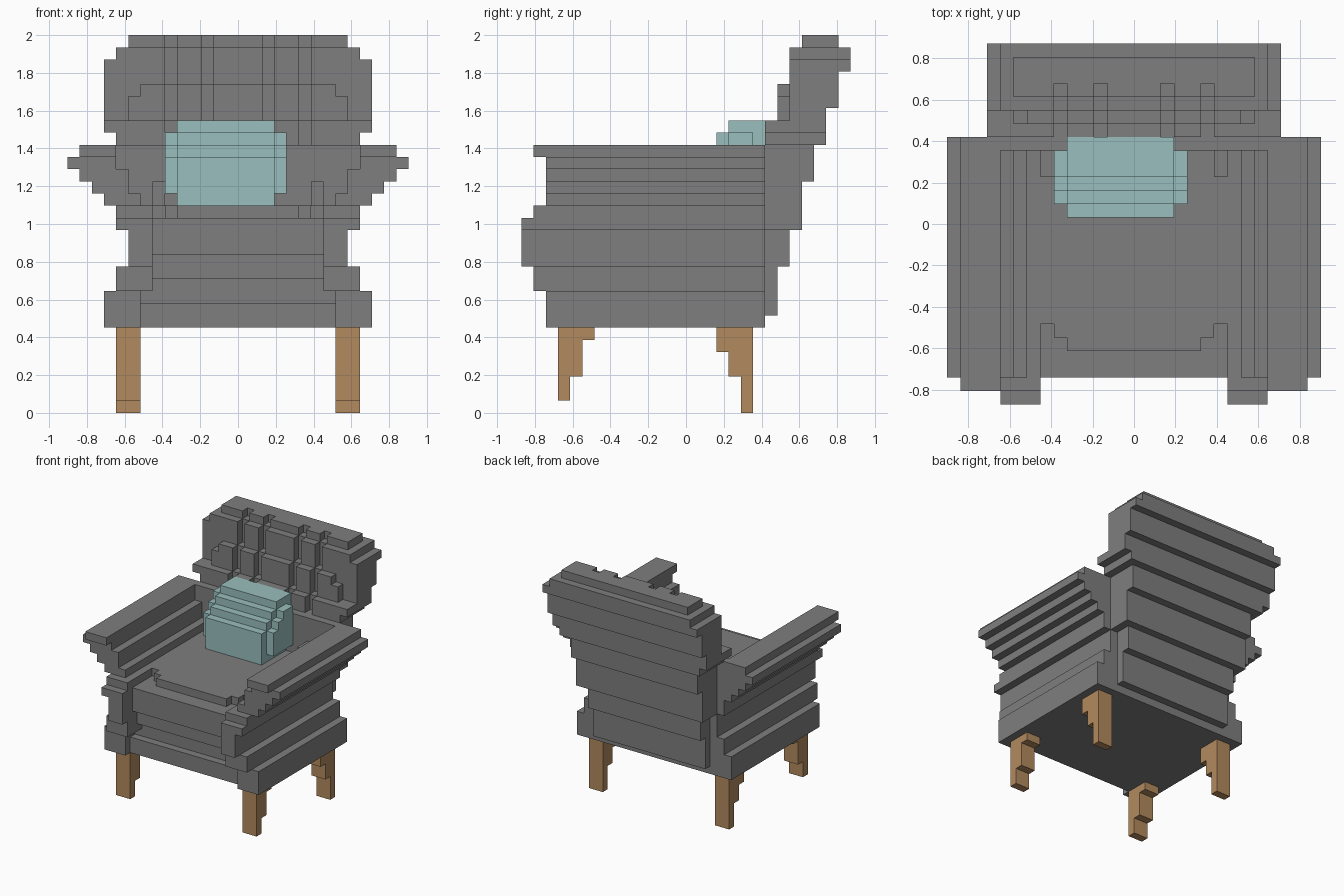
import bpy
import bmesh

UNIT = 2 / 31        # edge of one building block
DEPTH = 13.5         # half the depth, in blocks

cube = bpy.data.objects.get("Cube")
if cube:
    bpy.data.objects.remove(cube, do_unlink=True)


def material(name, red, green, blue):
    mat = bpy.data.materials.new(name)
    colour = (red, green, blue, 1)
    mat.use_nodes = True
    mat.diffuse_color = colour
    shader = next(n for n in mat.node_tree.nodes if n.type == 'BSDF_PRINCIPLED')
    shader.inputs["Base Color"].default_value = colour
    return mat


fabric = material("grey fabric", .21, .21, .21)
wood = material("light wood", .445, .254, .112)
teal = material("pale teal", .319, .521, .515)


def part(name, boxes, mat):
    """One flat-faced object from (x range, y range, z range) boxes in blocks."""
    bm = bmesh.new()
    for spans in boxes:
        verts = bmesh.ops.create_cube(bm, size=1)["verts"]
        for v in verts:
            for axis, (low, high) in enumerate(spans):
                v.co[axis] = high if v.co[axis] > 0 else low
            v.co.y -= DEPTH
            v.co *= UNIT
    mesh = bpy.data.meshes.new(name)
    bm.to_mesh(mesh)
    bm.free()
    mesh.materials.append(mat)
    obj = bpy.data.objects.new(name, mesh)
    bpy.context.collection.objects.link(obj)
    return obj


def mirrored(name, boxes, mat):
    """The same part on the left (+x) and the right (-x)."""
    part("left_" + name, boxes, mat)
    flipped = [((-x[1], -x[0]), y, z) for x, y, z in boxes]
    part("right_" + name, flipped, mat)


def both(half):
    return (-half, half)


# Stepped legs: (bottom, top, front, back)
front_steps = [(1, 3, 3, 4), (3, 6, 3, 5), (6, 7, 3, 6)]
back_steps = [(0, 3, 18, 19), (3, 5, 17, 19), (5, 7, 16, 19)]
for name, steps in (("front_leg", front_steps), ("back_leg", back_steps)):
    boxes = [((8, 10), (front, back), (low, high))
             for low, high, front, back in steps]
    mirrored(name, boxes, wood)

# Banded side panels with bulging front posts: (bottom, top, inner, outer, front)
bands = [(7, 10, 8, 11, 2), (10, 12, 7, 10, 1), (12, 15, 7, 9, 0),
         (15, 16, 7, 10, 0), (16, 17, 7, 10, 1)]
boxes = [((inner, outer), (front, 20), (low, high))
         for low, high, inner, outer, front in bands]
mirrored("side_panel", boxes, fabric)

# Flared arms: (bottom, top, inner, outer, front)
arm_steps = [(17, 18, 8, 11, 2), (18, 19, 9, 12, 2), (19, 20, 9, 13, 2),
             (20, 21, 10, 14, 2), (21, 22, 10, 13, 1)]
boxes = [((inner, outer), (front, 20), (low, high))
         for low, high, inner, outer, front in arm_steps]
mirrored("arm", boxes, fabric)

# Seat base with a stepped front: (bottom, top, front)
front_rows = [(7, 9, 3), (9, 11, 4), (11, 13, 3), (13, 16, 2)]
part("seat_base", [(both(8), (front, 20), (low, high))
                   for low, high, front in front_rows], fabric)

# Seat cushion layer, front edge curving back at its corners
part("seat_top", [(both(half), (front, 20), (16, 17))
                  for half, front in ((5, 4), (6, 5), (8, 6))], fabric)

# Lower back, leaning rearward: (bottom, top, back, half width)
lower_rows = [(8, 12, 21, 8), (12, 15, 22, 8), (15, 19, 23, 9), (19, 22, 24, 9)]
boxes = [(both(half), (19, back), (low, high))
         for low, high, back, half in lower_rows]
boxes.append((both(10), (19, 20), (17, 22)))
part("lower_back", boxes, fabric)
mirrored("back_corner_pad", [((6, 7), (17, 19), (17, 19))], fabric)

# Upper back shell and its pads, split by upright grooves
# (bottom, top, pad front, back, half width, pad half width)
upper_rows = [(22, 23, 20, 25, 10, 10), (23, 24, 20, 25, 11, 11),
              (24, 25, 21, 25, 11, 9), (25, 26, 21, 26, 11, 9),
              (26, 27, 21, 26, 11, 8), (27, 28, 22, 26, 11, 11),
              (28, 29, 22, 27, 11, 11), (29, 30, 22, 27, 10, 10),
              (30, 31, 23, 26, 9, 9)]
shell, pads = [], []
for low, high, front, back, half, pad_half in upper_rows:
    shell.append((both(half), (front + 1, back), (low, high)))
    columns = [(-pad_half, -6), (-5, -3), (-2, 2), (3, 5), (6, pad_half)]
    pads += [(column, (front, front + 1), (low, high)) for column in columns]
part("upper_back", shell, fabric)
part("back_pads", pads, fabric)

# Loose pillow, slightly off centre: (bottom, top, front, end inset)
pillow_rows = [(17, 18, 14, 1), (18, 21, 14, 0), (21, 22, 15, 0),
               (22, 23, 16, 0), (23, 24, 17, 1)]
boxes = []
for low, high, front, inset in pillow_rows:
    boxes.append(((-5, 3), (front, 20), (low, high)))
    if not inset:
        boxes.append(((-6, 4), (front + 1, 19), (low, high)))
part("pillow", boxes, teal)
